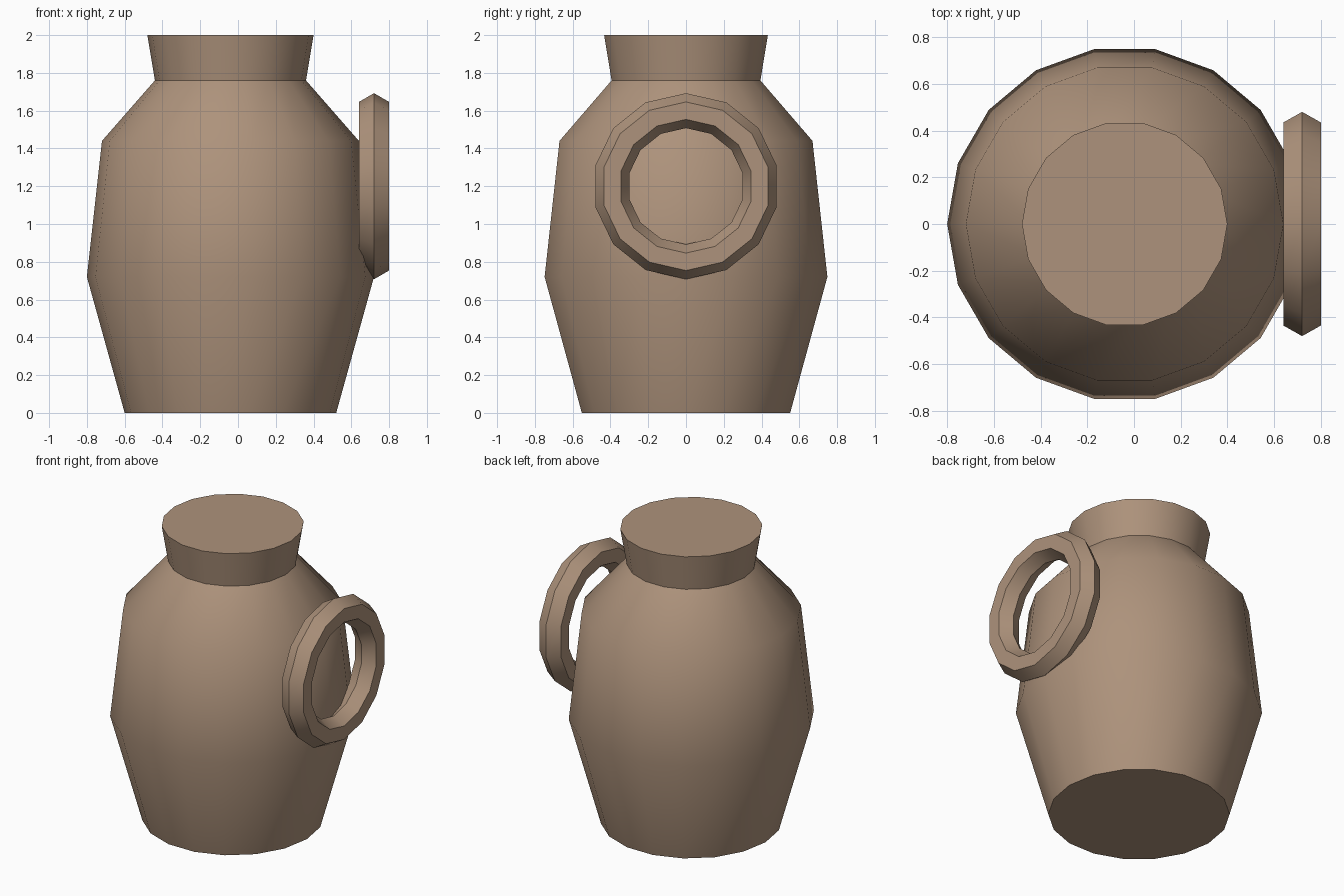
import bpy, bmesh, math

if "Cube" in bpy.data.objects:
    bpy.data.objects.remove(bpy.data.objects["Cube"])

clay = bpy.data.materials.new("clay_brown")
clay.diffuse_color = (0.42, 0.29, 0.20, 1)
clay.use_nodes = True
clay.node_tree.nodes["Principled BSDF"].inputs["Base Color"].default_value = clay.diffuse_color


def finish(bm, name, location):
    bmesh.ops.recalc_face_normals(bm, faces=bm.faces)
    mesh = bpy.data.meshes.new(name)
    bm.to_mesh(mesh)
    bm.free()
    mesh.materials.append(clay)
    obj = bpy.data.objects.new(name, mesh)
    obj.location = location
    bpy.context.collection.objects.link(obj)
    bpy.ops.object.select_all(action='DESELECT')
    obj.select_set(True)
    bpy.context.view_layer.objects.active = obj
    bpy.ops.object.shade_smooth_by_angle(angle=math.radians(40))
    return obj


def bridge(bm, a, b):
    for i in range(len(a)):
        j = (i + 1) % len(a)
        bm.faces.new((a[i], a[j], b[j], b[i]))


# Jug body: radius and height profile turned around z, closed at both ends
PROFILE = [(0.56, 0), (0.76, 0.72), (0.68, 1.44), (0.40, 1.76), (0.44, 2.0)]
SIDES = 18
bm = bmesh.new()
rings = [[bm.verts.new((r * math.cos(math.tau * i / SIDES),
                        r * math.sin(math.tau * i / SIDES), z))
          for i in range(SIDES)] for r, z in PROFILE]
for lower, upper in zip(rings, rings[1:]):
    bridge(bm, lower, upper)
bm.faces.new(rings[0][::-1])
bm.faces.new(rings[-1])
finish(bm, "jug_body", (-0.04, 0, 0))

# Handle: ring with a hexagonal section, facing x
MAJOR, MINOR, SEGMENTS = 0.40, 0.0924, 14
bm = bmesh.new()
sections = []
for i in range(SEGMENTS):
    a = math.tau * i / SEGMENTS
    section = []
    for k in range(6):
        t = math.tau * k / 6
        r = MAJOR + MINOR * math.cos(t)
        section.append(bm.verts.new((MINOR * math.sin(t), r * math.sin(a), r * math.cos(a))))
    sections.append(section)
for i in range(SEGMENTS):
    bridge(bm, sections[i], sections[(i + 1) % SEGMENTS])
finish(bm, "handle_ring", (0.72, 0, 1.2))
